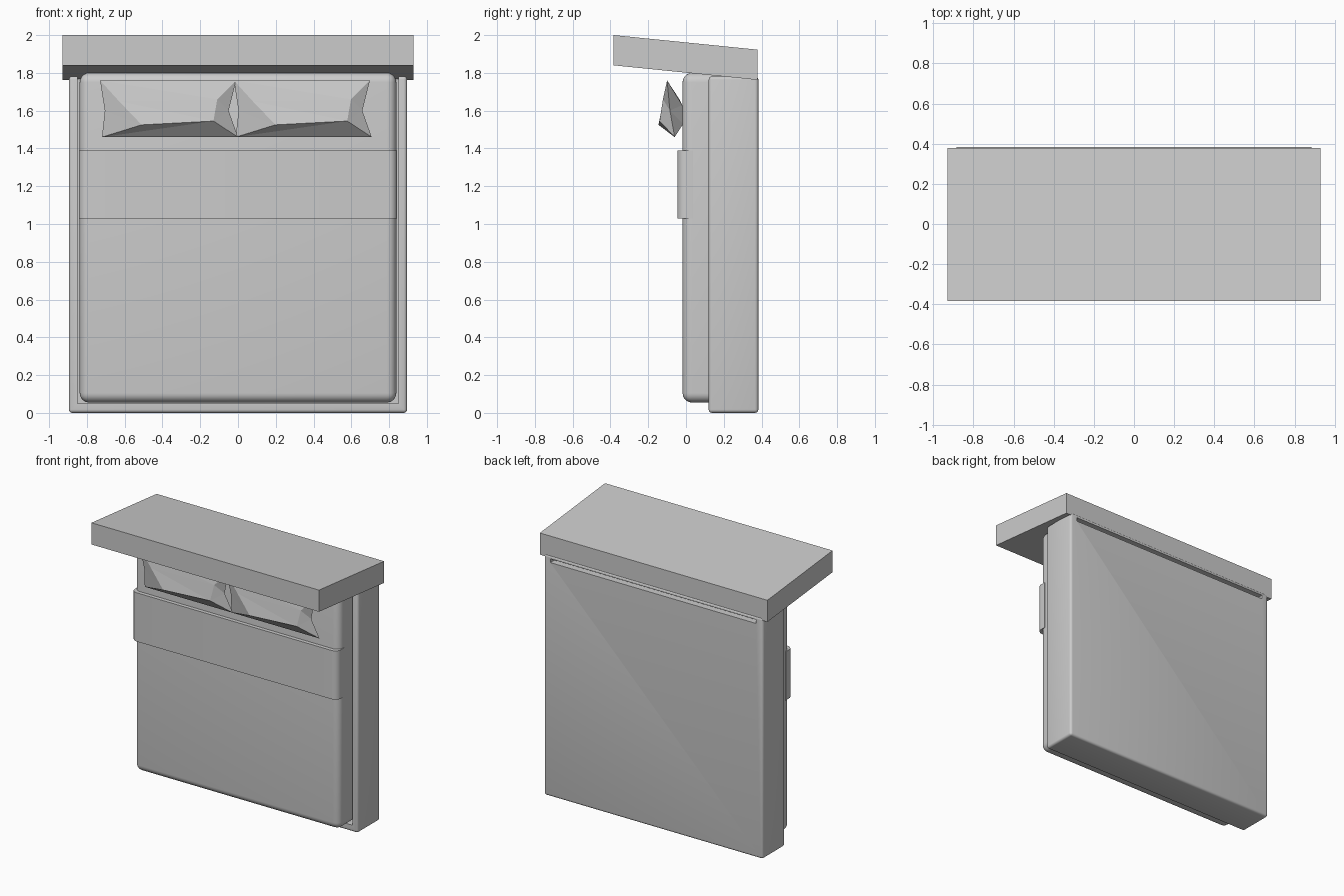
import bpy, bmesh, math

if "Cube" in bpy.data.objects:
    bpy.data.objects.remove(bpy.data.objects["Cube"])


def make(name, verts, faces, bevel=0.0, segs=4, smooth=False):
    me = bpy.data.meshes.new(name)
    bm = bmesh.new()
    vs = [bm.verts.new(v) for v in verts]
    for f in faces:
        bm.faces.new([vs[i] for i in f])
    bmesh.ops.recalc_face_normals(bm, faces=bm.faces[:])
    if bevel:
        bmesh.ops.bevel(bm, geom=bm.edges[:], offset=bevel, segments=segs,
                        profile=0.5, affect='EDGES')
    bm.to_mesh(me)
    bm.free()
    ob = bpy.data.objects.new(name, me)
    bpy.context.collection.objects.link(ob)
    if smooth:
        shade(ob)
    return ob


def shade(ob):
    bpy.ops.object.select_all(action='DESELECT')
    ob.select_set(True)
    bpy.context.view_layer.objects.active = ob
    bpy.ops.object.shade_smooth_by_angle(angle=math.radians(35))


def box(name, lo, hi, shear=0.0, **kw):
    # shear lowers the back end of the box
    verts = [(x, y, z - (shear if y == hi[1] else 0))
             for x in (lo[0], hi[0]) for y in (lo[1], hi[1]) for z in (lo[2], hi[2])]
    faces = [(0, 1, 3, 2), (4, 6, 7, 5), (0, 4, 5, 1),
             (2, 3, 7, 6), (0, 2, 6, 4), (1, 5, 7, 3)]
    return make(name, verts, faces, **kw)


# bed frame: a tray open at the front and at the head end
frame = box("bed_frame", (-0.895, 0.12, 0), (0.895, 0.383, 1.782), bevel=0.018)
cutters = [
    box("tray_cutter", (-0.85, -0.1, 0.05), (0.85, 0.335, 2.0)),
    box("slot_cutter", (-0.84, 0.3, 1.73), (0.84, 0.5, 1.758)),
]
for c in cutters:
    c.hide_render = True
    bpy.context.view_layer.objects.active = frame
    mod = frame.modifiers.new("cut", 'BOOLEAN')
    mod.operation = 'DIFFERENCE'
    mod.solver = 'EXACT'
    mod.object = c
    bpy.ops.object.modifier_apply(modifier=mod.name)
for c in cutters:
    bpy.data.objects.remove(c)
shade(frame)

# mattress and folded blanket band
box("mattress", (-0.838, -0.018, 0.055), (0.838, 0.33, 1.8),
    bevel=0.05, segs=6, smooth=True)
band = box("blanket_band", (-0.842, -0.046, 1.03), (0.842, 0.037, 1.39))
bm = bmesh.new()
bm.from_mesh(band.data)
edges = [e for e in bm.edges if all(v.co.y < 0 for v in e.verts)
         and abs(e.verts[0].co.z - e.verts[1].co.z) > 0.1]
bmesh.ops.bevel(bm, geom=edges, offset=0.045, segments=6, profile=0.5, affect='EDGES')
bm.to_mesh(band.data)
bm.free()
shade(band)

# slanted headboard
box("headboard", (-0.93, -0.383, 1.84), (0.93, 0.378, 2.0), shear=0.077)

# faceted pillows: seam outline, front bulge, back bulge
seam = [(-0.73, -0.1, 1.76), (-0.01, -0.1, 1.76), (-0.05, -0.085, 1.6),
        (0, -0.06, 1.46), (-0.72, -0.06, 1.46), (-0.705, -0.085, 1.6)]
front = [(-0.63, -0.12, 1.65), (-0.11, -0.122, 1.66),
         (-0.13, -0.14, 1.545), (-0.51, -0.146, 1.525)]
back = [(-0.62, -0.035, 1.66), (-0.11, -0.02, 1.63),
        (-0.12, -0.015, 1.53), (-0.6, -0.015, 1.53)]
faces = []
for o in (6, 10):
    a, b, c, d = range(o, o + 4)
    faces += [(a, b, c), (a, c, d), (0, 1, b), (0, b, a), (4, 3, c), (4, c, d),
              (1, 2, b), (2, c, b), (2, 3, c), (0, a, 5), (5, a, d), (5, d, 4)]
for side, dx in (("left", 0.0), ("right", 0.708)):
    make("pillow_" + side, [(x + dx, y, z) for x, y, z in seam + front + back], faces)
